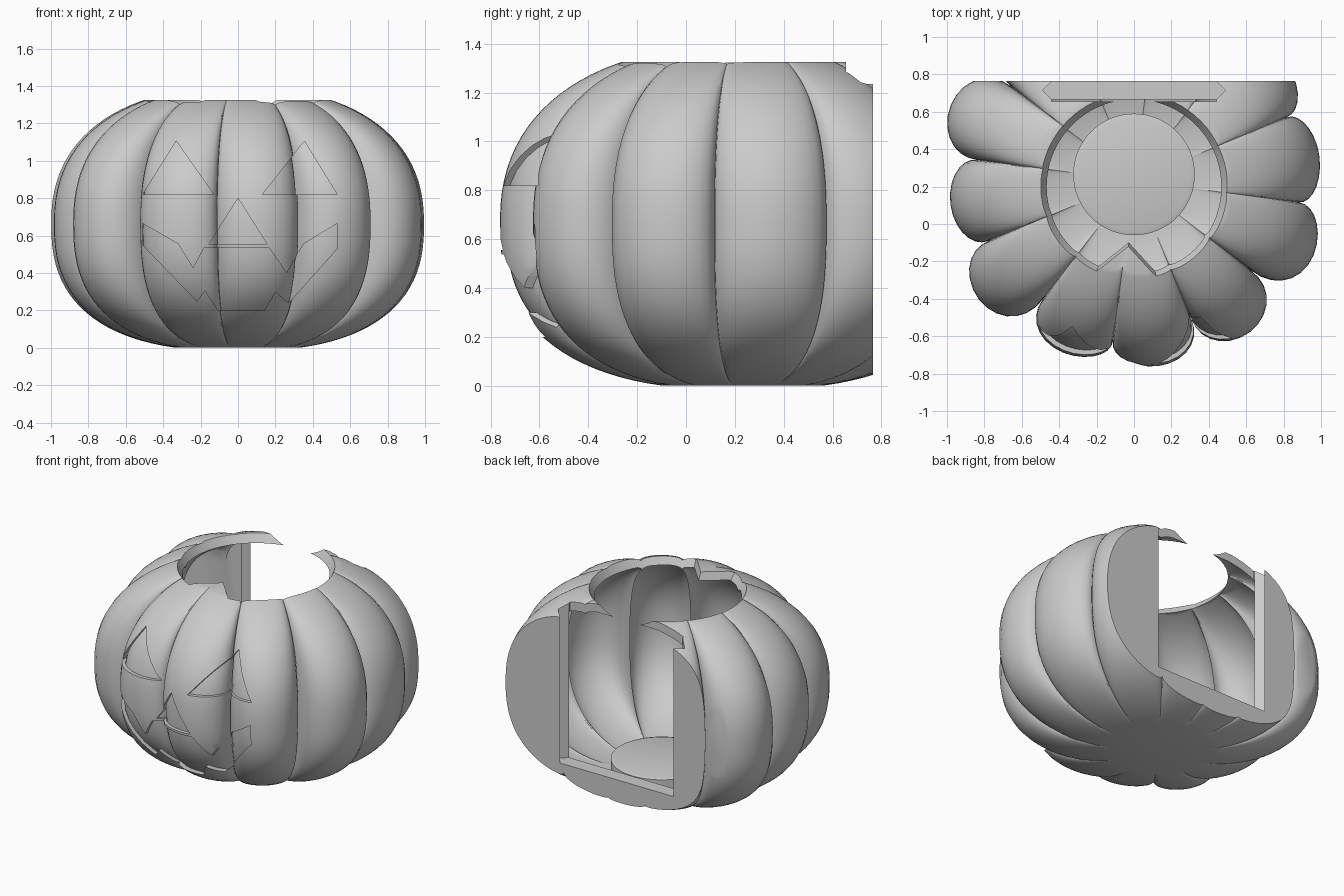
import bpy, bmesh, math

cube = bpy.data.objects.get("Cube")
if cube:
    bpy.data.objects.remove(cube, do_unlink=True)

CENTRE_Y = 0.232
PEAKS = [1.0, 1.025, 1.0, 1.0, 1.0, 1.06, 0.99, 1.045, 0.995, 1.0, 1.02, 1.04]
VALLEYS = [0.89, 0.885, 0.86, 0.86, 0.86, 0.83, 0.85, 0.845, 0.805, 0.87, 0.81, 0.795]

grey = bpy.data.materials.new("plain_grey")
grey.use_nodes = True
grey.diffuse_color = (0.6, 0.6, 0.6, 1)
grey.node_tree.nodes["Principled BSDF"].inputs["Base Color"].default_value = (0.6, 0.6, 0.6, 1)


def finish(name, bm):
    bmesh.ops.recalc_face_normals(bm, faces=bm.faces)
    mesh = bpy.data.meshes.new(name)
    bm.to_mesh(mesh)
    bm.free()
    mesh.materials.append(grey)
    ob = bpy.data.objects.new(name, mesh)
    bpy.context.collection.objects.link(ob)
    return ob


def section(f, inset, steps=14):
    """Lobed cross-section at radius factor f; grooves fade toward the poles."""
    pts = []
    for k in range(12):
        for i in range(steps):
            u = -math.cos(math.pi * i / steps)
            t = (u + 1) / 2
            valley = VALLEYS[k] * (1 - t) + VALLEYS[(k + 1) % 12] * t
            groove = (PEAKS[k] - valley) * (1 - math.sqrt(max(0, 1 - u * u)))
            crest = PEAKS[k]
            if u < 0:
                mean = (PEAKS[k] + PEAKS[k - 1]) / 2
            else:
                mean = (PEAKS[k] + PEAKS[(k + 1) % 12]) / 2
            crest += (mean - crest) * u * u * (1 - f)
            r = f * (crest - groove * f - inset)
            a = math.radians(-7.5 + 30 * (k + t))
            pts.append((r * math.cos(a), CENTRE_Y + r * math.sin(a)))
    return pts


def profile(inset, rings=44):
    """Rounded side profile as (radius factor, height) pairs."""
    pts = []
    for i in range(rings + 1):
        a = math.radians(-75.5 + 159 * i / rings)
        n, half = (2.5, 0.682) if a < 0 else (2.3, 0.728)
        f = math.cos(a) ** (2 / n)
        d = math.copysign(abs(math.sin(a)) ** (2 / n), a)
        pts.append((f, 0.665 + d * (half - inset)))
    return pts


def gourd(name, inset):
    bm = bmesh.new()
    rings = [[bm.verts.new((x, y, z)) for x, y in section(f, inset)]
             for f, z in profile(inset)]
    count = len(rings[0])
    for low, high in zip(rings, rings[1:]):
        for i in range(count):
            j = (i + 1) % count
            bm.faces.new((low[i], low[j], high[j], high[i]))
    bm.faces.new(rings[0][::-1])
    bm.faces.new(rings[-1])
    return finish(name, bm)


def loft(name, *loops):
    """Closed solid through matching loops."""
    bm = bmesh.new()
    rows = [[bm.verts.new(p) for p in loop] for loop in loops]
    bm.faces.new(rows[0])
    bm.faces.new(rows[-1])
    for a, b in zip(rows, rows[1:]):
        for i in range(len(a)):
            j = (i + 1) % len(a)
            bm.faces.new((a[i], a[j], b[j], b[i]))
    return finish(name, bm)


def upright(name, plan, z0, z1):
    return loft(name, [(x, y, z0) for x, y in plan], [(x, y, z1) for x, y in plan])


def subtract(target, cutter):
    mod = target.modifiers.new("cut", "BOOLEAN")
    mod.operation = "DIFFERENCE"
    mod.solver = "EXACT"
    mod.object = cutter
    bpy.context.view_layer.update()
    graph = bpy.context.evaluated_depsgraph_get()
    mesh = bpy.data.meshes.new_from_object(target.evaluated_get(graph))
    target.modifiers.clear()
    target.data = mesh
    bpy.data.objects.remove(cutter, do_unlink=True)


def slab(y, z):
    return upright("slab", [(-2, y), (2, y), (2, 3), (-2, 3)], z, 3)


body = gourd("pumpkin_shell", 0)

# Carved face: shallow recesses that follow the rounded skin
face = {
    "right_eye": [(-0.33, 1.105), (-0.51, 0.82), (-0.13, 0.82)],
    "left_eye": [(0.355, 1.105), (0.13, 0.82), (0.53, 0.82)],
    "nose": [(0, 0.8), (-0.155, 0.555), (0.155, 0.555)],
    "mouth": [(-0.51, 0.665), (-0.32, 0.555), (-0.24, 0.425), (-0.18, 0.537),
              (0.165, 0.537), (0.26, 0.4), (0.35, 0.555), (0.53, 0.665),
              (0.53, 0.53), (0.27, 0.24), (0.2, 0.3), (0.14, 0.2),
              (-0.107, 0.2), (-0.176, 0.307), (-0.22, 0.25), (-0.51, 0.55)],
}
for name, pts in face.items():
    carve = loft(name, [(x, -1.2, z) for x, z in pts], [(x, -0.2, z) for x, z in pts])
    subtract(carve, gourd("core", 0.025))
    subtract(body, carve)

# Hollow inside, closed by a thick back wall; flat back and flat top
cavity = gourd("cavity", 0.055)
subtract(cavity, slab(0.665, -1))
subtract(cavity, slab(-2, 1.27))
subtract(body, cavity)
subtract(body, slab(0.765, -1))
subtract(body, slab(-2, 1.325))

# Tapered lid hole with a notched front
start, end = math.radians(-76), math.radians(246)
rim = [(0.5 * math.cos(start + (end - start) * i / 64),
        0.5 * math.sin(start + (end - start) * i / 64)) for i in range(65)]
rim.append((-0.03, -0.32))
subtract(body, loft("lid_hole",
                    [(x * 0.766, 0.2 + y * 0.766, 1.13) for x, y in rim],
                    [(x * 1.09, 0.2 + y * 1.09, 1.4) for x, y in rim]))

# Back opening, open at the top, with a V groove down each jamb
half = [(0.44, 0.655), (0.44, 0.665), (0.49, 0.715), (0.44, 0.765), (0.44, 0.9)]
subtract(body, upright("back_opening", half + [(-x, y) for x, y in half[::-1]], 0.2, 2))

# Round raised floor with a softened rim
floor = loft("inner_floor", *[
    [(r * math.cos(math.tau * i / 64), 0.265 + r * math.sin(math.tau * i / 64), z)
     for i in range(64)] for r, z in ((0.325, 0.03), (0.325, 0.16), (0.3, 0.168))])

bpy.ops.object.select_all(action="DESELECT")
body.select_set(True)
floor.select_set(True)
bpy.context.view_layer.objects.active = body
bpy.ops.object.shade_smooth_by_angle(angle=math.radians(32))
